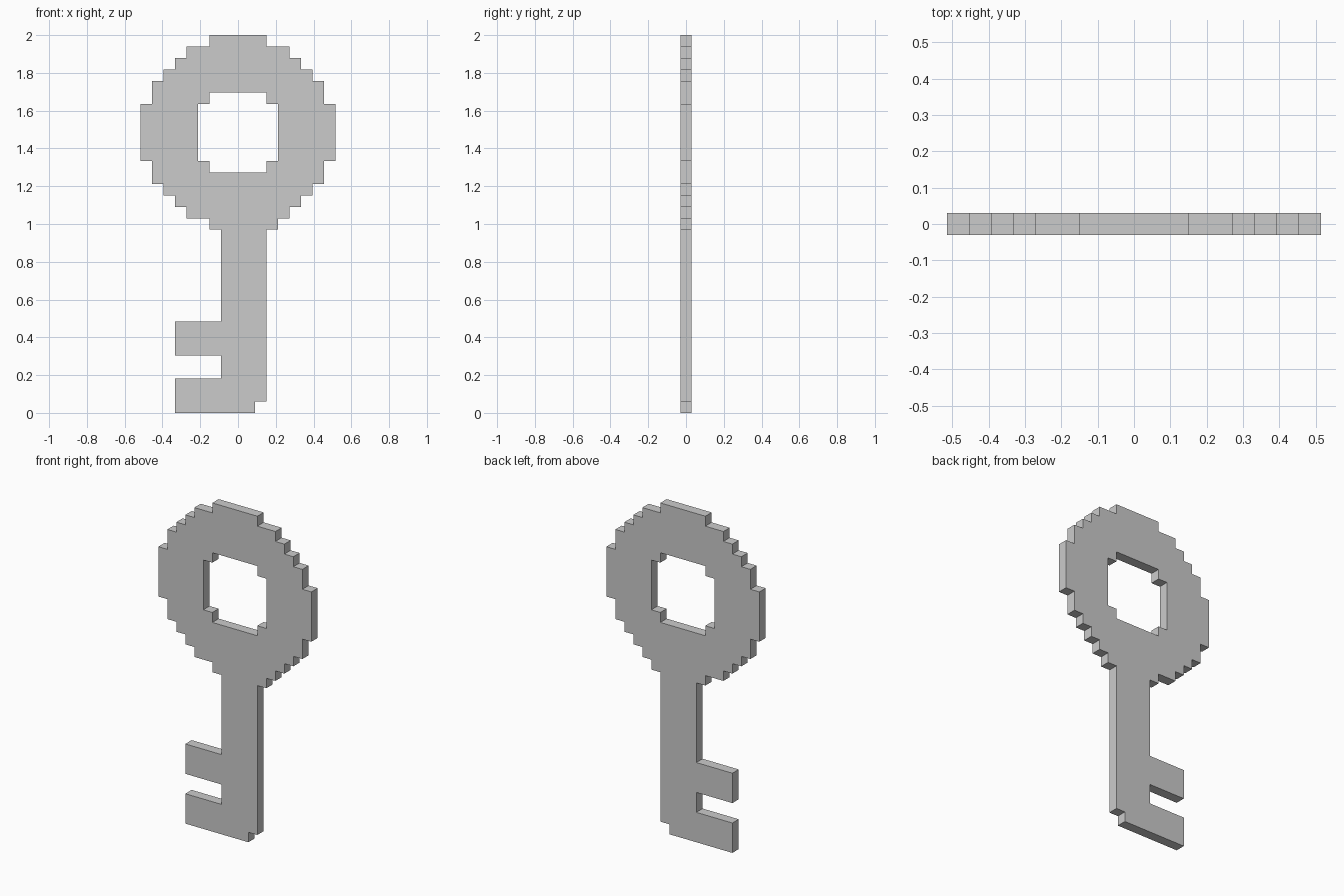
import bpy, bmesh

if "Cube" in bpy.data.objects:
    bpy.data.objects.remove(bpy.data.objects["Cube"])

C = 2 / 33          # size of one pixel cell
DEPTH = C           # the key is one cell thick


def stairs(runs):
    """Turn (x, z_low, z_high) runs into stepped profile points."""
    return [(x, z) for x, lo, hi in runs for z in (lo, hi)]


def flip(points):
    """Mirror points in x and reverse their order."""
    return [(-x, z) for x, z in reversed(points)]


# Right side of the round bow, from the collar to the top
bow = stairs([(4.5, 17, 18), (5.5, 18, 19), (6.5, 19, 20), (7.5, 20, 22),
              (8.5, 22, 27), (7.5, 27, 29), (6.5, 29, 30), (5.5, 30, 31),
              (4.5, 31, 32), (2.5, 32, 33)])

# Right side of the shaft, with the notched tip and the collar
shaft_right = stairs([(1.5, 0, 1), (2.5, 1, 16), (3.5, 16, 17)])

# Left side from the collar down past the two teeth
shaft_left = [(-2.5, 17), (-2.5, 16), (-1.5, 16), (-1.5, 8), (-5.5, 8), (-5.5, 5),
              (-1.5, 5), (-1.5, 3), (-5.5, 3), (-5.5, 0)]

outline = shaft_right + bow + flip(bow) + shaft_left

# Hole through the bow
hole_right = stairs([(2.5, 21, 22), (3.5, 22, 27), (2.5, 27, 28)])
hole = hole_right + flip(hole_right)

# Fill the outline around the hole, then give it thickness
bm = bmesh.new()
for loop in (outline, hole):
    verts = [bm.verts.new((x * C, -DEPTH / 2, z * C)) for x, z in loop]
    for a, b in zip(verts, verts[1:] + verts[:1]):
        bm.edges.new((a, b))
bmesh.ops.triangle_fill(bm, edges=bm.edges[:], use_beauty=True, use_dissolve=False,
                        normal=(0, -1, 0))
out = bmesh.ops.extrude_face_region(bm, geom=bm.faces[:], use_keep_orig=True)
back = [g for g in out["geom"] if isinstance(g, bmesh.types.BMVert)]
bmesh.ops.translate(bm, verts=back, vec=(0, DEPTH, 0))
bmesh.ops.recalc_face_normals(bm, faces=bm.faces[:])

mesh = bpy.data.meshes.new("key")
bm.to_mesh(mesh)
bm.free()
key = bpy.data.objects.new("key", mesh)
bpy.context.collection.objects.link(key)
